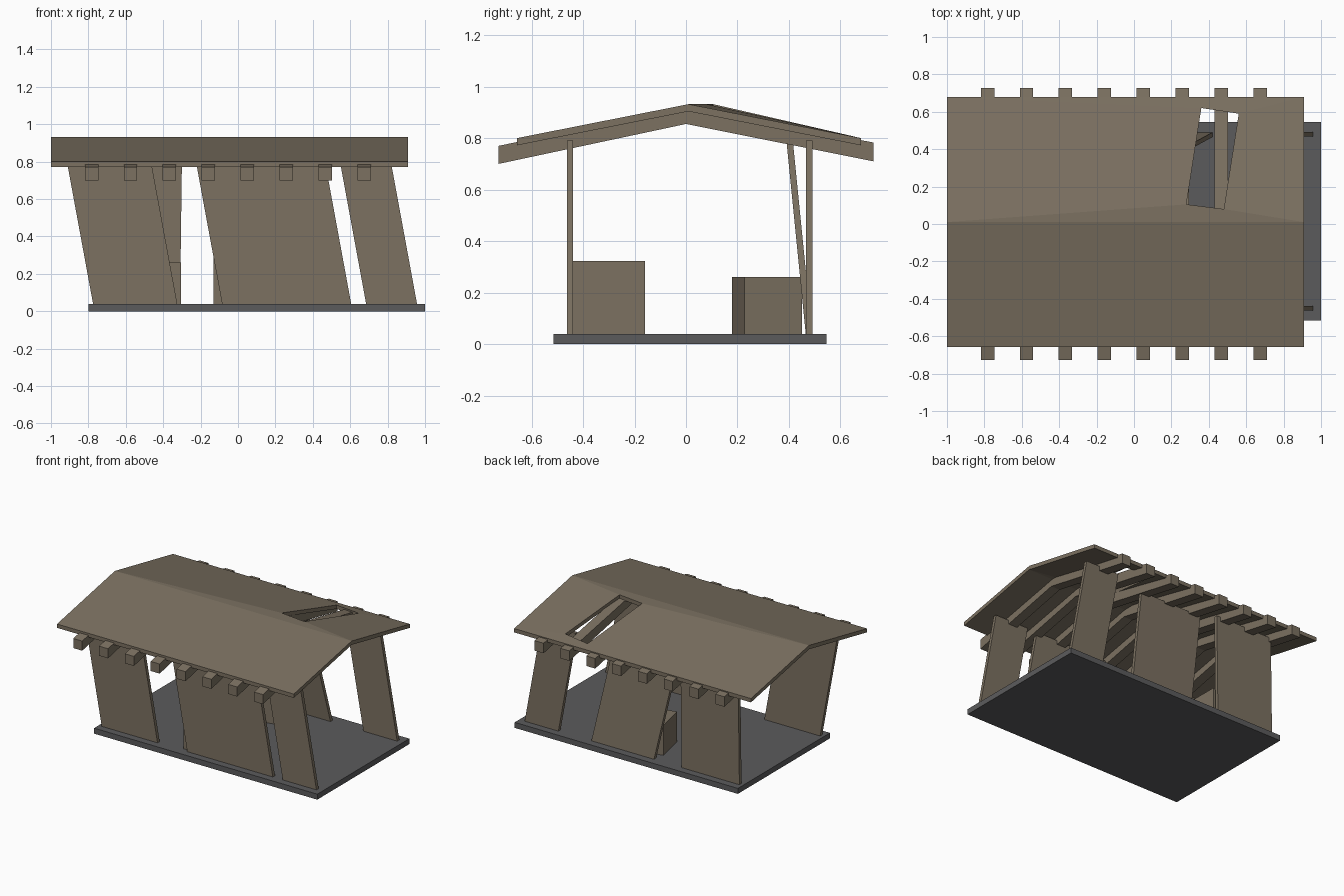
import bpy, bmesh, math

if "Cube" in bpy.data.objects:
    bpy.data.objects.remove(bpy.data.objects["Cube"])


def material(name, rgb):
    m = bpy.data.materials.new(name)
    m.diffuse_color = (*rgb, 1)
    m.use_nodes = True
    m.node_tree.nodes["Principled BSDF"].inputs["Base Color"].default_value = m.diffuse_color
    return m


WOOD = material("weathered wood", (0.20, 0.165, 0.12))
STONE = material("grey slab", (0.105, 0.105, 0.108))


def make(name, verts, faces, mat):
    mesh = bpy.data.meshes.new(name)
    bm = bmesh.new()
    vs = [bm.verts.new(v) for v in verts]
    for f in faces:
        bm.faces.new([vs[i] for i in f])
    bmesh.ops.recalc_face_normals(bm, faces=bm.faces)
    bm.to_mesh(mesh)
    bm.free()
    mesh.materials.append(mat)
    obj = bpy.data.objects.new(name, mesh)
    bpy.context.collection.objects.link(obj)
    return obj


def loft(name, low, high, mat):
    """Solid between two matching closed loops of points."""
    n = len(low)
    faces = [range(n), range(n, 2 * n)]
    faces += [(i, (i + 1) % n, n + (i + 1) % n, n + i) for i in range(n)]
    return make(name, list(low) + list(high), faces, mat)


def rect(x0, x1, y0, y1, z):
    return [(x0, y0, z), (x1, y0, z), (x1, y1, z), (x0, y1, z)]


def crate(name, cx, cy, size, height, turn=0):
    c, s, h = math.cos(turn), math.sin(turn), size / 2
    pts = [(cx + c * a - s * b, cy + s * a + c * b)
           for a, b in ((-h, -h), (h, -h), (h, h), (-h, h))]
    loft(name, [(x, y, 0.04) for x, y in pts],
         [(x, y, height) for x, y in pts], WOOD)


# floor slab
loft("floor_slab", rect(-0.8, 1, -0.515, 0.545, 0),
     rect(-0.8, 1, -0.515, 0.545, 0.04), STONE)


# leaning wall panels: bottom x range, lean in x, bottom y, lean in y
def panel(name, x0, x1, lean_x, y, lean_y=0, top=0.79):
    loft(name, rect(x0, x1, y, y + 0.025, 0.04),
         rect(x0 + lean_x, x1 + lean_x, y + lean_y, y + lean_y + 0.025, top), WOOD)


panel("front_wall_left", -0.775, -0.325, -0.138, -0.463)
panel("front_wall_middle", -0.085, 0.605, -0.138, -0.463)
panel("front_wall_right", 0.685, 0.957, -0.138, -0.463)
panel("back_wall_left", -0.775, -0.31, 0.01, 0.467)
panel("back_wall_middle", -0.085, 0.42, -0.138, 0.465, -0.075)
panel("back_wall_right", 0.685, 0.957, -0.138, 0.467)

# bent rafters under the roof
RAFTER = [(-0.728, 0.70), (0, 0.855), (0.728, 0.71),
          (0.728, 0.783), (0, 0.922), (-0.728, 0.77)]
for i in range(8):
    x = -0.783 + 0.2083 * i
    loft(f"rafter_{i + 1}", [(x - 0.036, y, z) for y, z in RAFTER],
         [(x + 0.036, y, z) for y, z in RAFTER], WOOD)

# front roof slope
SLOPE = [(-0.657, 0.80), (0.01, 0.932), (0.01, 0.904), (-0.657, 0.772)]
loft("roof_front", [(-1, y, z) for y, z in SLOPE],
     [(0.91, y, z) for y, z in SLOPE], WOOD)

# back roof slope, a ring around the broken hole
outer = [(-1, 0.01, 0.932), (0.91, 0.01, 0.932), (0.91, 0.68, 0.80), (-1, 0.68, 0.80)]
hole = [(0.28, 0.105, 0.932), (0.48, 0.08, 0.932), (0.56, 0.59, 0.82), (0.36, 0.62, 0.814)]
top = outer + hole
verts = top + [(x, y, z - 0.028) for x, y, z in top]
faces = []
for i in range(4):
    j = (i + 1) % 4
    faces += [(i, j, 4 + j, 4 + i), (8 + i, 8 + j, 12 + j, 12 + i),
              (i, j, 8 + j, 8 + i), (4 + i, 4 + j, 12 + j, 12 + i)]
make("roof_back", verts, faces, WOOD)

# crates on the floor
crate("crate_large", 0.01, -0.30, 0.28, 0.323)
crate("crate_turned", 0.035, 0.315, 0.23, 0.26, math.radians(12))
crate("crate_small", -0.415, 0.34, 0.22, 0.26)
